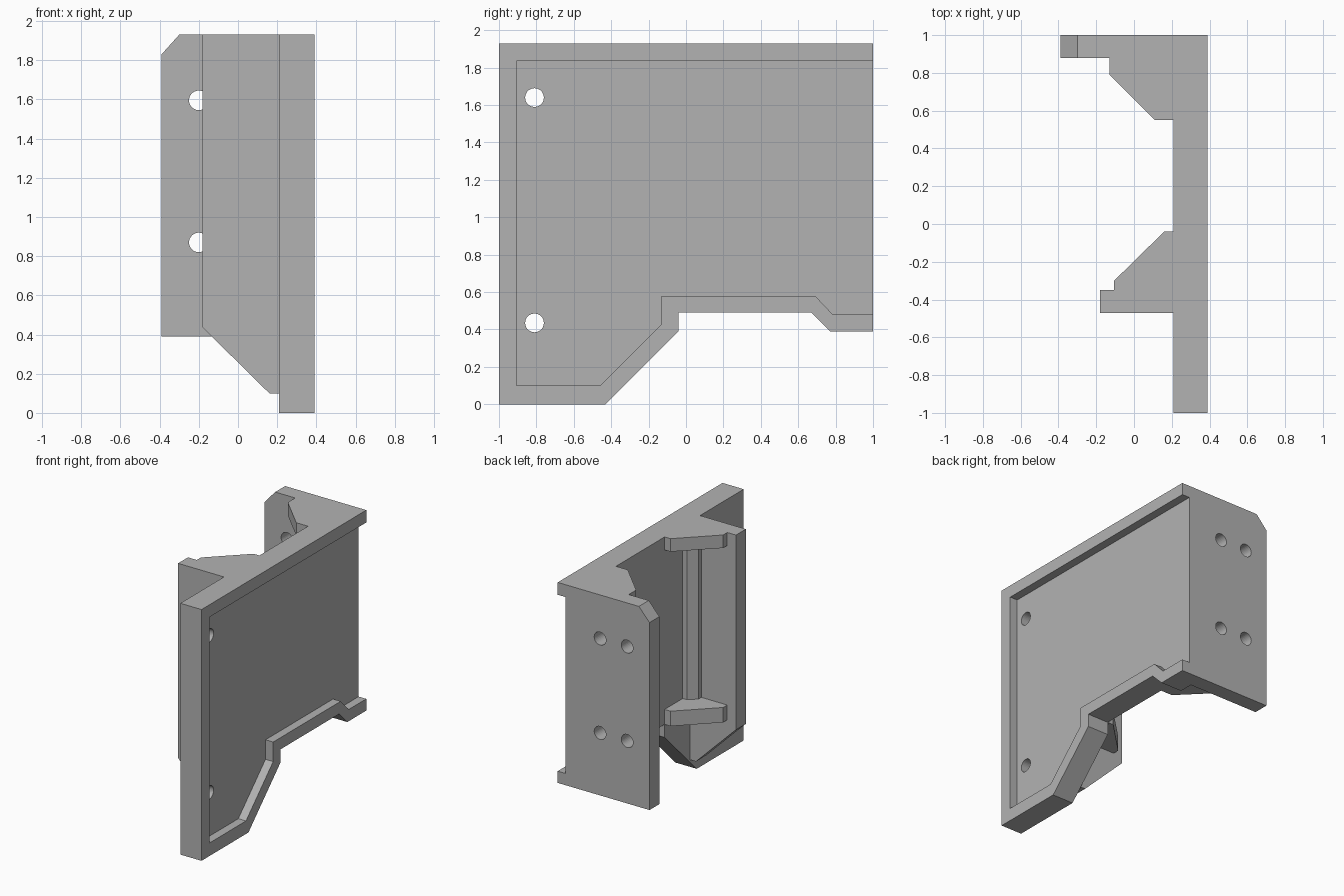
import bpy
import bmesh
from mathutils import Matrix, Vector

cube = bpy.data.objects.get("Cube")
if cube:
    bpy.data.objects.remove(cube, do_unlink=True)

GREY = (0.45, 0.45, 0.45, 1.0)
grey = bpy.data.materials.new("plain grey")
grey.use_nodes = True
grey.diffuse_color = GREY
grey.node_tree.nodes["Principled BSDF"].inputs["Base Color"].default_value = GREY


def prism(name, profile, axis, low, high):
    """Extrude a 2D profile along an axis; the profile keeps the order of the other two."""
    def place(p, h):
        co = list(p)
        co.insert("xyz".index(axis), h)
        return Vector(co)

    bm = bmesh.new()
    face = bm.faces.new([bm.verts.new(place(p, low)) for p in profile])
    grown = bmesh.ops.extrude_face_region(bm, geom=[face], use_keep_orig=True)
    verts = [g for g in grown["geom"] if isinstance(g, bmesh.types.BMVert)]
    offset = place((0, 0), high - low)
    bmesh.ops.translate(bm, verts=verts, vec=offset)
    bmesh.ops.recalc_face_normals(bm, faces=bm.faces)
    mesh = bpy.data.meshes.new(name)
    bm.to_mesh(mesh)
    bm.free()
    mesh.materials.append(grey)
    obj = bpy.data.objects.new(name, mesh)
    bpy.context.collection.objects.link(obj)
    return obj


def drill(obj, axis, centres, radius=0.05):
    """Cut round through holes along an axis."""
    bm = bmesh.new()
    turn = Matrix.Rotation(1.5707963, 4, "Y" if axis == "x" else "X")
    for c in centres:
        bmesh.ops.create_cone(bm, cap_ends=True, segments=32, radius1=radius, radius2=radius,
                              depth=0.5, matrix=Matrix.Translation(c) @ turn)
    mesh = bpy.data.meshes.new("hole_cutter")
    bm.to_mesh(mesh)
    bm.free()
    mesh.materials.append(grey)
    cutter = bpy.data.objects.new("hole_cutter", mesh)
    cutter.hide_render = True
    bpy.context.collection.objects.link(cutter)
    mod = obj.modifiers.new("holes", "BOOLEAN")
    mod.operation, mod.solver, mod.object = "DIFFERENCE", "EXACT", cutter
    bpy.context.view_layer.objects.active = obj
    bpy.ops.object.modifier_apply(modifier=mod.name)
    bpy.data.objects.remove(cutter, do_unlink=True)
    bpy.data.meshes.remove(mesh)


INNER, FLOOR, OUTER = 0.21, 0.325, 0.39
TOP, STEP, WALL = 1.93, 0.49, 0.115

# Main side plate, with a raised rim that is open at the back
outline = [(1, TOP), (-1, TOP), (-1, 0), (-0.43, 0), (-0.04, 0.39),
           (-0.04, STEP), (0.67, STEP), (0.77, 0.39), (1, 0.39)]
recess = [(1, 0.48), (0.785, 0.48), (0.69, 0.58), (-0.13, 0.58), (-0.13, 0.43),
          (-0.46, 0.1), (-0.905, 0.1), (-0.905, 1.835), (1, 1.835)]
plate = prism("side_plate", outline, "x", INNER, FLOOR)
drill(plate, "x", [(0.27, -0.81, z) for z in (0.435, 1.64)])
prism("plate_rim", outline + recess, "x", FLOOR, OUTER)

# Back flange with a clipped top corner and four holes
back = prism("back_flange", [(INNER, 0.39), (INNER, TOP), (-0.3, TOP), (-0.39, 1.83),
                             (-0.39, 0.39)], "y", 0.88, 1)
drill(back, "y", [(x, 0.94, z) for x in (-0.2, 0.03) for z in (0.87, 1.595)])

# Front flange with a sloped lower edge
prism("front_flange", [(INNER, 0.1), (INNER, TOP), (-0.18, TOP), (-0.18, 0.435),
                       (0.16, 0.1)], "y", -0.47, -0.35)

# Gussets at both ends of each flange, and a corner fillet between them
gussets = {
    "front": [(INNER, -0.35), (-0.105, -0.35), (-0.105, -0.3), (0.16, -0.04), (INNER, -0.04)],
    "back": [(INNER, 0.88), (-0.13, 0.88), (-0.13, 0.79), (0.11, 0.55), (INNER, 0.55)],
}
for side, wall, sign in (("front", -0.35, 1), ("back", 0.88, -1)):
    prism(side + "_lower_gusset", gussets[side], "z", STEP, STEP + WALL)
    prism(side + "_upper_gusset", gussets[side], "z", TOP - 0.1, TOP)
    fillet = [(INNER, 0), (0.115, 0), (0.115, 0.035), (0.175, 0.09), (INNER, 0.09)]
    prism(side + "_corner_fillet", [(x, wall + sign * y) for x, y in fillet],
          "z", STEP + WALL, TOP - 0.1)
